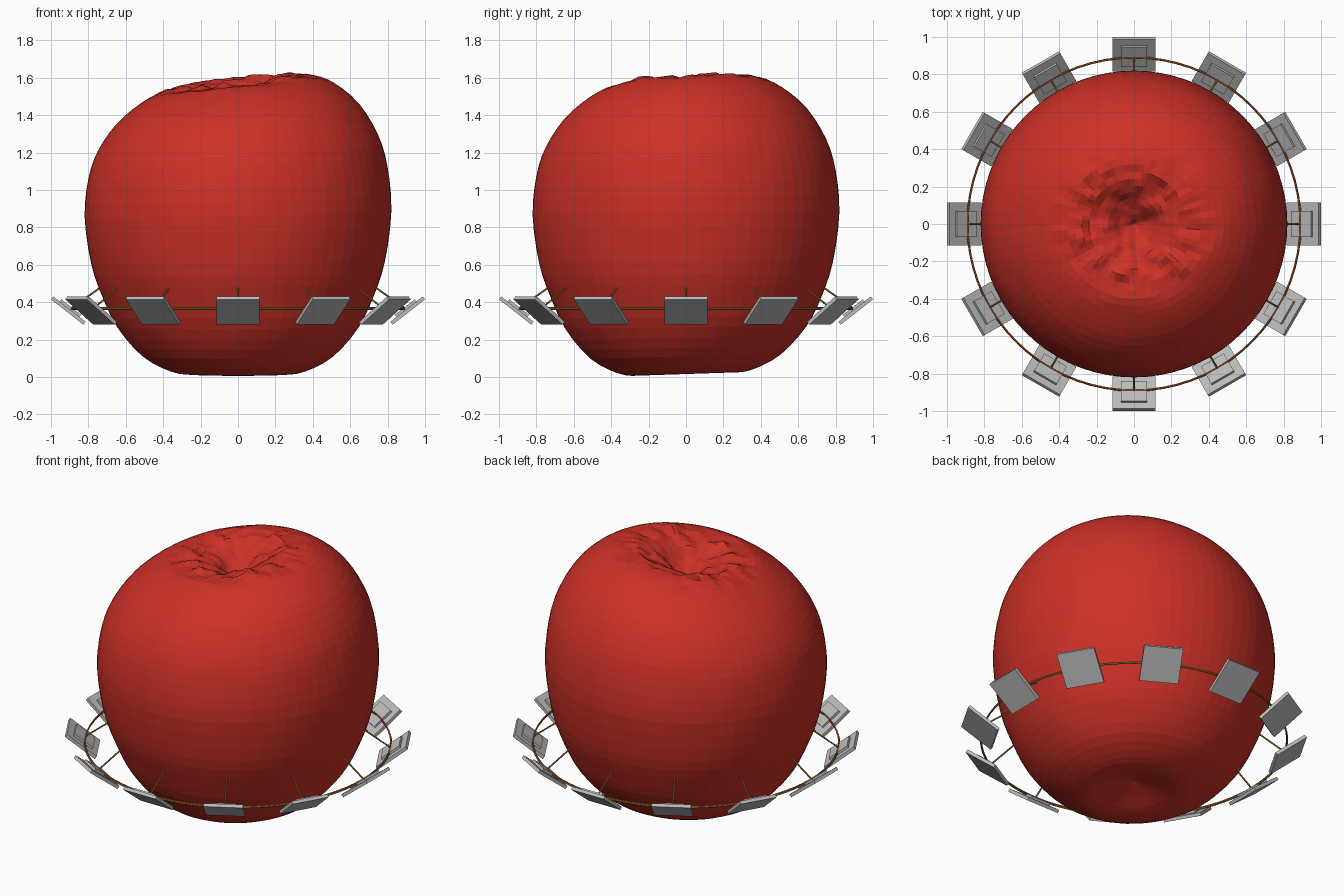
import bpy, bmesh, math
from mathutils import Matrix, Vector, noise

if "Cube" in bpy.data.objects:
    bpy.data.objects.remove(bpy.data.objects["Cube"])


def material(name, rgb):
    m = bpy.data.materials.new(name)
    m.diffuse_color = (*rgb, 1)
    m.use_nodes = True
    m.node_tree.nodes["Principled BSDF"].inputs["Base Color"].default_value = m.diffuse_color
    return m


RED = material("apple red", (0.60, 0.03, 0.02))
GREY = material("panel grey", (0.50, 0.50, 0.50))
BRASS = material("brass", (0.36, 0.22, 0.03))
COPPER = material("copper", (0.50, 0.12, 0.03))


def finish(bm, name, mat):
    bmesh.ops.recalc_face_normals(bm, faces=bm.faces)
    me = bpy.data.meshes.new(name)
    bm.to_mesh(me)
    bm.free()
    me.materials.append(mat)
    ob = bpy.data.objects.new(name, me)
    bpy.context.collection.objects.link(ob)
    return ob


def spline(pts, steps):
    """Catmull-Rom curve through the profile points."""
    p = [Vector(q) for q in pts]
    p = [2 * p[0] - p[1]] + p + [2 * p[-1] - p[-2]]
    out = []
    for i in range(1, len(p) - 2):
        a, b, c, d = p[i - 1:i + 3]
        for k in range(steps):
            t = k / steps
            out.append(0.5 * (2 * b + (c - a) * t + (2 * a - 5 * b + 4 * c - d) * t * t
                              + (3 * b - a - 3 * c + d) * t ** 3))
    return out + [p[-2]]


# Apple body: lathed profile with dimples, a tilted crown and a wrinkled top
profile = [(0, 0.09), (0.12, 0.055), (0.25, 0.018), (0.36, 0.03), (0.51, 0.11),
           (0.645, 0.265), (0.725, 0.43), (0.785, 0.61), (0.82, 0.87), (0.80, 1.09),
           (0.75, 1.25), (0.65, 1.405), (0.52, 1.515), (0.40, 1.57), (0.28, 1.575),
           (0.17, 1.54), (0.08, 1.47), (0, 1.40)]
SEG = 72


def shape(r, z, a):
    x, y = r * math.cos(a), r * math.sin(a)
    top = max(0, z / 1.6) ** 3
    low = max(0, 1 - z / 0.4)
    z += top * (0.12 * x + 0.06 * y) + low * 0.035 * y
    if z > 1.2 and r < 0.48:
        n = noise.noise(Vector((x * 8, y * 11, 3.7)))
        n += 0.5 * noise.noise(Vector((x * 19, y * 19, 8.1)))
        z += 0.035 * n * min(1, (0.48 - r) / 0.2)
    return x, y, max(0, z)


bm = bmesh.new()
curve = spline(profile, 3)
rings = [[bm.verts.new(shape(r, z, math.tau * i / SEG)) for i in range(SEG)]
         for r, z in curve[1:-1]]
for lo, hi in zip(rings, rings[1:]):
    for i in range(SEG):
        j = (i + 1) % SEG
        bm.faces.new((lo[i], lo[j], hi[j], hi[i]))
for ring, (r, z) in ((rings[0], curve[0]), (rings[-1], curve[-1])):
    tip = bm.verts.new(shape(r, z, 0))
    for i in range(SEG):
        bm.faces.new((ring[i], ring[(i + 1) % SEG], tip))
finish(bm, "apple_body", RED)


# Panels: tilted outer plate, small backing plate and a rod into the apple
TILT = math.radians(38)
NORMAL = Vector((-math.sin(TILT), 0, math.cos(TILT)))
CENTRE = Vector((0.907, 0, 0.355))


def plate(name, size, offset, turn):
    bm = bmesh.new()
    bmesh.ops.create_cube(bm, size=1)
    m = (turn @ Matrix.Translation(CENTRE + NORMAL * offset)
         @ Matrix.Rotation(-TILT, 4, 'Y') @ Matrix.Diagonal((*size, 1)))
    bm.transform(m)
    finish(bm, name, GREY)


def rod(name, a, b, radius, turn):
    bm = bmesh.new()
    axis = b - a
    bmesh.ops.create_cone(bm, cap_ends=True, segments=8, radius1=radius,
                          radius2=radius, depth=axis.length)
    bm.transform(turn @ Matrix.Translation((a + b) / 2)
                 @ axis.to_track_quat('Z', 'Y').to_matrix().to_4x4())
    finish(bm, name, BRASS)


for k in range(12):
    turn = Matrix.Rotation(math.tau * k / 12, 4, 'Z')
    plate(f"panel_{k + 1}", (0.22, 0.23, 0.02), 0, turn)
    plate(f"panel_backing_{k + 1}", (0.135, 0.14, 0.014), 0.017, turn)
    rod(f"panel_rod_{k + 1}", Vector((0.89, 0, 0.37)), Vector((0.73, 0, 0.482)), 0.005, turn)


# Wire rings joining the panels
def wire_ring(name, radius, z, mat):
    bpy.ops.mesh.primitive_torus_add(major_segments=72, minor_segments=8,
                                     major_radius=radius, minor_radius=0.005,
                                     location=(0, 0, z))
    ob = bpy.context.object
    ob.name = name
    ob.data.materials.append(mat)


wire_ring("copper_ring", 0.889, 0.369, COPPER)
wire_ring("brass_ring", 0.891, 0.364, BRASS)
